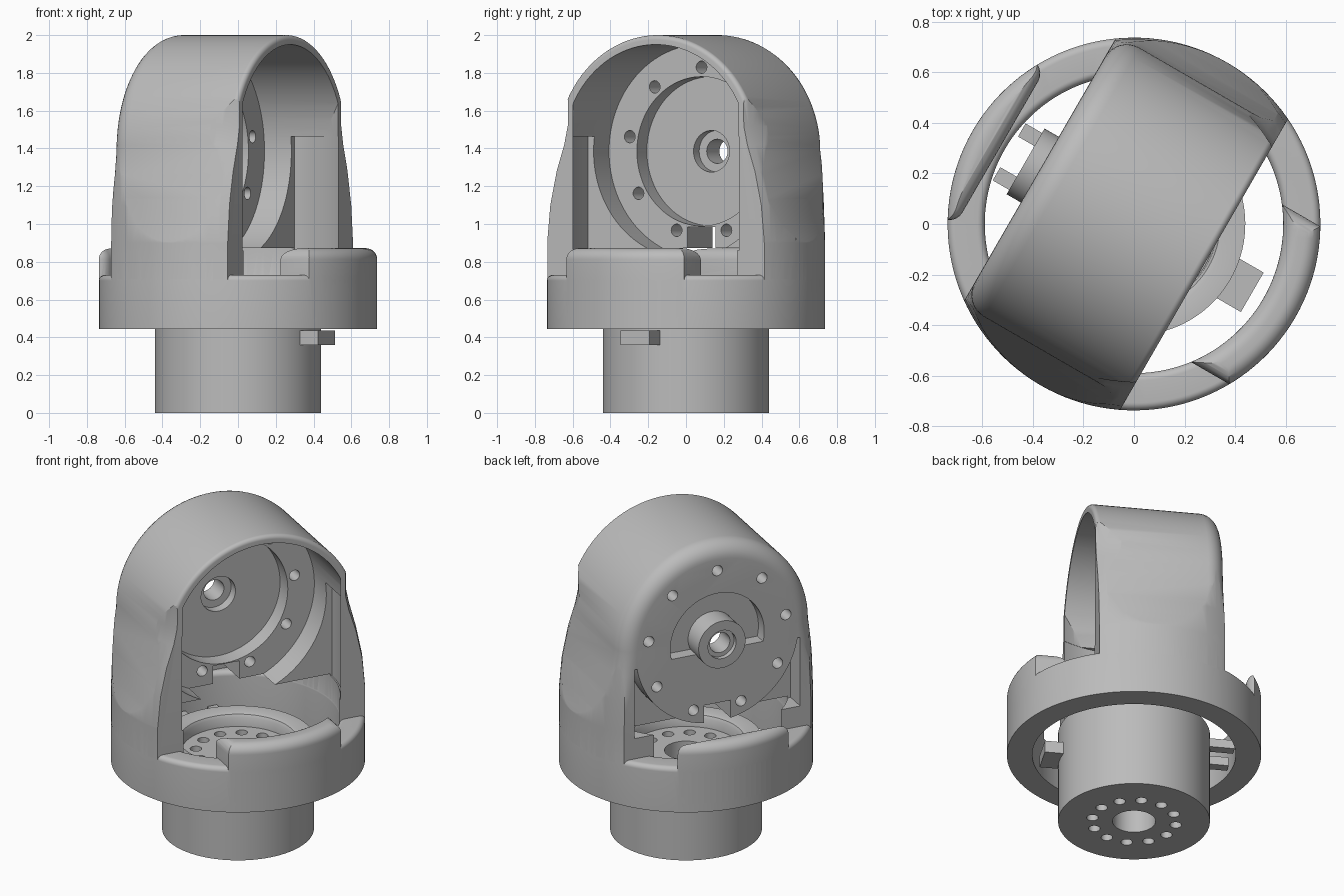
import bpy, bmesh, math
from mathutils import Matrix, Vector

cube = bpy.data.objects.get("Cube")
if cube:
    bpy.data.objects.remove(cube)

grey = bpy.data.materials.new("light_grey")
grey.use_nodes = True
grey.diffuse_color = (0.5, 0.5, 0.5, 1)
grey.node_tree.nodes["Principled BSDF"].inputs["Base Color"].default_value = (0.5, 0.5, 0.5, 1)

AXIS_Z = 1.385   # height of the horizontal joint axis


def finish(name, bm):
    bmesh.ops.recalc_face_normals(bm, faces=bm.faces)
    me = bpy.data.meshes.new(name)
    bm.to_mesh(me)
    bm.free()
    me.materials.append(grey)
    ob = bpy.data.objects.new(name, me)
    bpy.context.collection.objects.link(ob)
    return ob


def box(name, x, y, z):
    bm = bmesh.new()
    size = Vector((x[1] - x[0], y[1] - y[0], z[1] - z[0]))
    mid = Vector((sum(x), sum(y), sum(z))) / 2
    bmesh.ops.create_cube(bm, size=1, matrix=Matrix.Translation(mid) @ Matrix.Diagonal(size).to_4x4())
    return finish(name, bm)


def rods(name, r, lo, hi, axis="X", spots=((0, AXIS_Z),), sides=96):
    """One or more cylinders along X at (y, z) spots, or along Z at (x, y) spots."""
    bm = bmesh.new()
    for a, b in spots:
        mid = (lo + hi) / 2
        if axis == "X":
            m = Matrix.Translation((mid, a, b)) @ Matrix.Rotation(math.pi / 2, 4, "Y")
        else:
            m = Matrix.Translation((a, b, mid))
        bmesh.ops.create_cone(bm, cap_ends=True, segments=sides, radius1=r, radius2=r,
                              depth=hi - lo, matrix=m)
    return finish(name, bm)


def bridge(name, loops, ring=False):
    """Skin a stack of equal loops; capped, or closed into a ring."""
    bm = bmesh.new()
    rows = [[bm.verts.new(p) for p in lp] for lp in loops]
    n = len(rows[0])
    pairs = list(zip(rows, rows[1:])) + ([(rows[-1], rows[0])] if ring else [])
    for a, b in pairs:
        for i in range(n):
            j = (i + 1) % n
            bm.faces.new((a[i], a[j], b[j], b[i]))
    if not ring:
        bm.faces.new(rows[0])
        bm.faces.new(rows[-1])
    return finish(name, bm)


def revolve(name, profile, ring=False, sides=128):
    turn = [2 * math.pi * i / sides for i in range(sides)]
    return bridge(name, [[(r * math.cos(t), r * math.sin(t), z) for t in turn]
                         for r, z in profile], ring)


def boolean(ob, tool, op="DIFFERENCE"):
    mod = ob.modifiers.new("cut", "BOOLEAN")
    mod.operation, mod.object, mod.solver = op, tool, "EXACT"
    bpy.context.view_layer.update()
    me = bpy.data.meshes.new_from_object(ob.evaluated_get(bpy.context.evaluated_depsgraph_get()))
    ob.modifiers.clear()
    ob.data = me
    bpy.data.objects.remove(tool)


def circle(n, r, start=0.0):
    return [(r * math.cos(start + 2 * math.pi * i / n), r * math.sin(start + 2 * math.pi * i / n))
            for i in range(n)]


# Arched shell flaring into the base, with a wide back fillet and a small front lip
def arch(x, inset):
    r = 0.615 - inset
    flare = [(0.76, 0.6), (0.75, 0.87), (0.70, 1.0), (0.66, 1.13), (0.632, 1.26)]
    top = [(x, r * math.cos(math.pi * i / 64), AXIS_Z + r * math.sin(math.pi * i / 64))
           for i in range(65)]
    return ([(x, w - inset, z) for w, z in flare] + top
            + [(x, inset - w, z) for w, z in reversed(flare)])


quarter = [math.pi / 2 * i / 8 for i in range(9)]
loops = [arch(-0.33 - 0.1 * math.cos(t), 0.1 * (1 - math.sin(t))) for t in quarter]
loops += [arch(0.295 + 0.025 * math.sin(t), 0.025 * (1 - math.cos(t))) for t in quarter]
shell = bridge("joint_housing", loops)
boolean(shell, revolve("clip", [(0.7365, 0.5), (0.7365, 0.9), (0.73, 1.1), (0.715, 1.4),
                                (0.70, 2.1)]), "INTERSECT")
# Front cheeks draw in towards the opening
cheeks = box("cheeks", (0.1, 0.5), (-0.9, 0.9), (0.9, 1.66))
boolean(cheeks, revolve("dome", [(0.737, 0.5), (0.737, 0.9), (0.72, 1.1), (0.685, 1.28),
                                 (0.645, 1.42), (0.626, 1.52), (0.622, 2.0)]))
boolean(shell, cheeks)

# Hollow inside: main bore, lower side recess, round plate recess, base bore
bore = rods("bore", 0.565, -0.164, 0.5)
boolean(bore, rods("bore_limit", 0.598, 0.5, 2.2, "Z", ((0, 0),), 128), "INTERSECT")
boolean(shell, bore)
recess = rods("side_recess", 0.6, 0.86, 1.462, "Z", ((0, 0),), 128)
boolean(recess, box("half", (-1, 0), (-1, 1), (0.5, 2)))
boolean(shell, recess)
boolean(shell, rods("plate_recess", 0.395, -0.27, 0.1))
boolean(shell, rods("base_bore", 0.592, 0.3, 0.872, "Z", ((0, 0),), 128))

# Back: relief below the round plate, arched pocket and hub
relief = box("relief", (-0.6, -0.3), (-0.53, 0.53), (0.86, 1.3))
boolean(relief, rods("plate_keep", 0.52, -0.7, -0.2))
boolean(shell, relief)
pocket = rods("pocket", 0.30, -0.6, -0.35)
boolean(pocket, box("pocket_floor", (-0.8, 0), (-0.5, 0.5), (0.8, 1.32)))
boolean(shell, pocket)
boolean(shell, rods("hub", 0.15, -0.495, -0.3), "UNION")

# Shaft hole, counterbores, nine screw holes and the cable slot
boolean(shell, rods("shaft_hole", 0.064, -0.7, 0, sides=48))
boolean(shell, rods("counterbore", 0.11, -0.33, -0.1, sides=48))
boolean(shell, rods("hub_counterbore", 0.09, -0.6, -0.465, sides=48))
screws = [(y, z + AXIS_Z) for y, z in circle(9, 0.445, math.pi / 2)]
boolean(shell, rods("screw_holes", 0.033, -0.6, -0.05, "X", screws, 20))
boolean(shell, box("cable_slot", (-0.6, 0), (-0.085, 0.085), (0.7, 0.985)))


# Base ring: rounded top, with a raised lip in front and at the back
def ring_profile(top, fillet):
    outer = [(0.737 - fillet + fillet * math.cos(t), top - fillet + fillet * math.sin(t))
             for t in quarter]
    inner = [(0.59 + fillet - fillet * math.sin(t), top - fillet + fillet * math.cos(t))
             for t in quarter]
    return [(0.59, 0.445), (0.737, 0.445)] + outer + inner


ring = revolve("base_ring", ring_profile(0.73, 0.03), True)
for x in ((0.2, 0.95), (-0.95, -0.61)):
    lip = revolve("raised_lip", ring_profile(0.872, 0.06), True)
    block = box("lip_block", x, (-0.36, 0.36), (0.5, 0.873))
    rounding = block.modifiers.new("round", "BEVEL")
    rounding.width, rounding.segments = 0.06, 5
    boolean(lip, block, "INTERSECT")
    boolean(ring, lip, "UNION")
boolean(shell, ring, "UNION")

# Lower drum with a dished top, centre bore and bolt circle
drum = revolve("lower_drum", [(0.44, 0), (0.44, 0.58), (0.36, 0.58), (0.34, 0.572),
                              (0.33, 0.555), (0.325, 0.5)])
boolean(drum, rods("drum_bore", 0.125, -0.2, 0.7, "Z", ((0, 0),), 48))
boolean(drum, rods("bolt_holes", 0.034, -0.2, 0.7, "Z", circle(12, 0.245), 20))

# Locating key on the drum and the pair of stop lugs behind it
key = box("locating_key", (0.40, 0.54), (-0.09, 0.09), (0.36, 0.435))
lugs = [box("stop_lug", (-0.57, -0.41), (s * 0.1 - 0.03, s * 0.1 + 0.03), (0.47, 0.525))
        for s in (-1, 1)]

# Turn everything to the joint direction and shade
for ob in [shell, drum, key] + lugs:
    ob.data.transform(Matrix.Rotation(math.radians(-30), 4, "Z"))
    bpy.ops.object.select_all(action="DESELECT")
    ob.select_set(True)
    bpy.context.view_layer.objects.active = ob
    bpy.ops.object.shade_smooth_by_angle(angle=math.radians(30))
